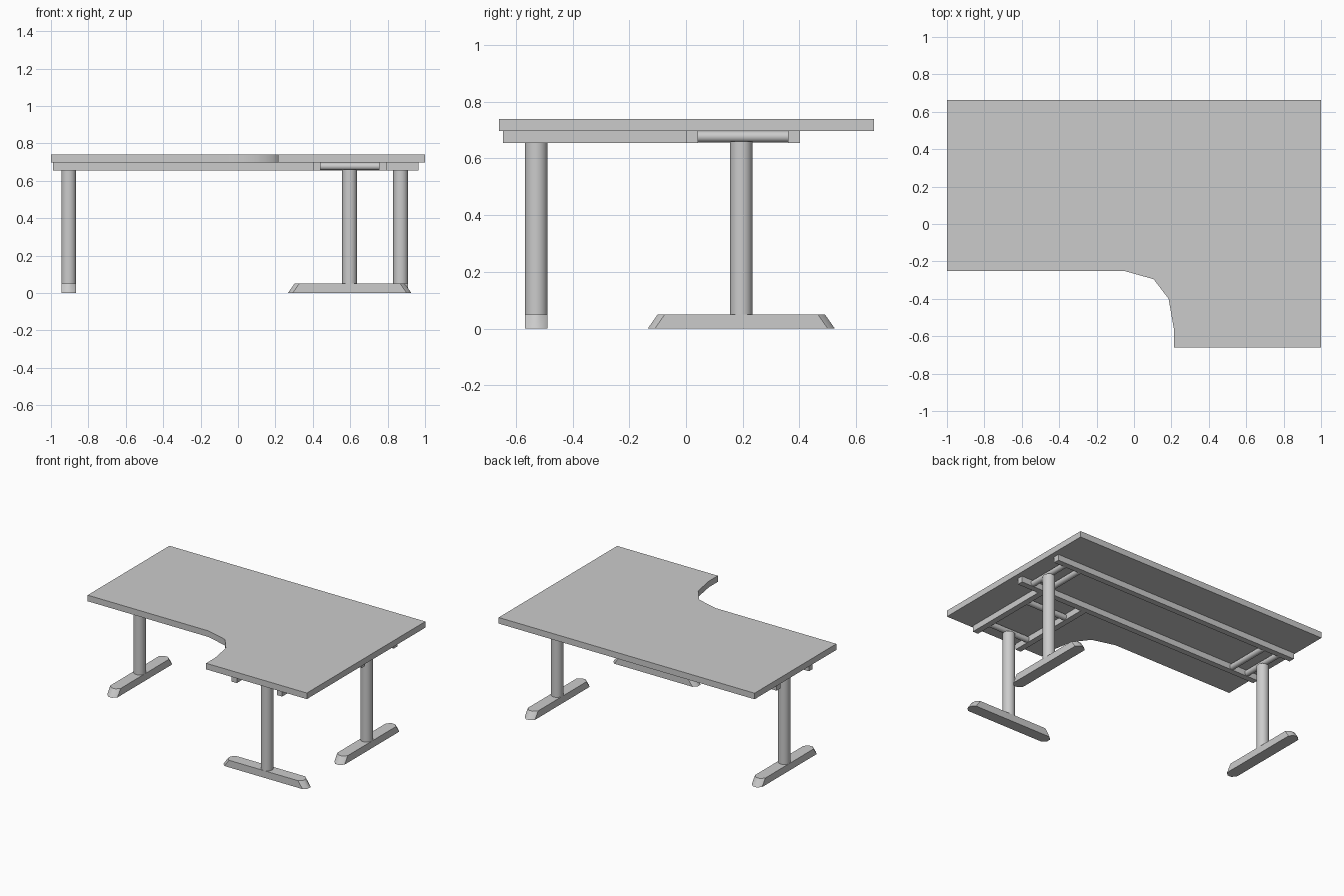
import bpy, bmesh, math
from mathutils import Matrix

if "Cube" in bpy.data.objects:
    bpy.data.objects.remove(bpy.data.objects["Cube"])

grey = bpy.data.materials.new("plain_grey")
grey.use_nodes = True
COLOUR = (0.6, 0.6, 0.6, 1)
grey.diffuse_color = COLOUR
grey.node_tree.nodes["Principled BSDF"].inputs["Base Color"].default_value = COLOUR


def finish(name, bm, loc=(0, 0, 0), turn=0):
    """Turn a bmesh into a grey object, smooth except at sharp edges."""
    bmesh.ops.recalc_face_normals(bm, faces=bm.faces)
    mesh = bpy.data.meshes.new(name)
    bm.to_mesh(mesh)
    bm.free()
    mesh.materials.append(grey)
    obj = bpy.data.objects.new(name, mesh)
    bpy.context.collection.objects.link(obj)
    obj.location = loc
    obj.rotation_euler.z = turn
    bpy.ops.object.select_all(action='DESELECT')
    obj.select_set(True)
    bpy.context.view_layer.objects.active = obj
    bpy.ops.object.shade_smooth_by_angle(angle=math.radians(50))
    return obj


def loft(lower, upper, z0, z1):
    """Prism between two matching outlines."""
    bm = bmesh.new()
    a = [bm.verts.new((x, y, z0)) for x, y in lower]
    b = [bm.verts.new((x, y, z1)) for x, y in upper]
    bm.faces.new(a)
    bm.faces.new(b)
    for i in range(len(a)):
        j = (i + 1) % len(a)
        bm.faces.new((a[i], a[j], b[j], b[i]))
    return bm


def box(name, x0, x1, y0, y1, z0, z1):
    outline = [(x0, y0), (x1, y0), (x1, y1), (x0, y1)]
    finish(name, loft(outline, outline, z0, z1))


def cylinder(name, radius, length, loc, axis='Z'):
    bm = bmesh.new()
    turn = {'X': Matrix.Rotation(math.pi / 2, 3, 'Y'),
            'Y': Matrix.Rotation(math.pi / 2, 3, 'X'),
            'Z': Matrix.Identity(3)}[axis]
    bmesh.ops.create_cone(bm, cap_ends=True, segments=24, radius1=radius,
                          radius2=radius, depth=length, matrix=turn.to_4x4())
    finish(name, bm, loc)


def foot_outline(half, w=0.04, c=0.025):
    """Long bar with clipped corners."""
    return [(half, -w + c), (half, w - c), (half - c, w), (c - half, w),
            (-half, w - c), (-half, c - w), (c - half, -w), (half - c, -w)]


# Tabletop with a curved inner corner
top = [(-1, 0.663), (1, 0.663), (1, -0.66), (0.213, -0.66), (0.213, -0.56),
       (0.185, -0.4), (0.105, -0.295), (-0.055, -0.25), (-1, -0.25)]
finish("tabletop", loft(top, top, 0.697, 0.74))

# Rails under the top
RAIL = (0.655, 0.697)
for name, y in (("main_rail_front", 0), ("main_rail_back", 0.36)):
    box(name, -0.99, 0.965, y, y + 0.042, *RAIL)
for name, x in (("return_rail_inner", 0.4), ("return_rail_outer", 0.755)):
    box(name, x, x + 0.042, -0.645, 0, *RAIL)

# Round crossbars between the rails
for name, x in (("right_leg_crossbar", -0.905), ("right_inner_crossbar", -0.78),
                ("left_leg_crossbar", 0.87), ("left_inner_crossbar", 0.75)):
    cylinder(name, 0.02, 0.32, (x, 0.2, 0.677), 'Y')
for name, y in (("front_leg_crossbar", -0.53), ("front_inner_crossbar", -0.16)):
    cylinder(name, 0.02, 0.32, (0.597, y, 0.677), 'X')

# Legs, each on a bar foot with sloping ends
for name, x, y, turn in (("right", -0.905, 0.195, math.pi / 2),
                         ("left", 0.87, 0.195, math.pi / 2),
                         ("front", 0.597, -0.528, 0)):
    cylinder(name + "_leg", 0.04, 0.61, (x, y, 0.355))
    finish(name + "_foot", loft(foot_outline(0.33), foot_outline(0.295), 0, 0.05),
           (x, y, 0), turn)
